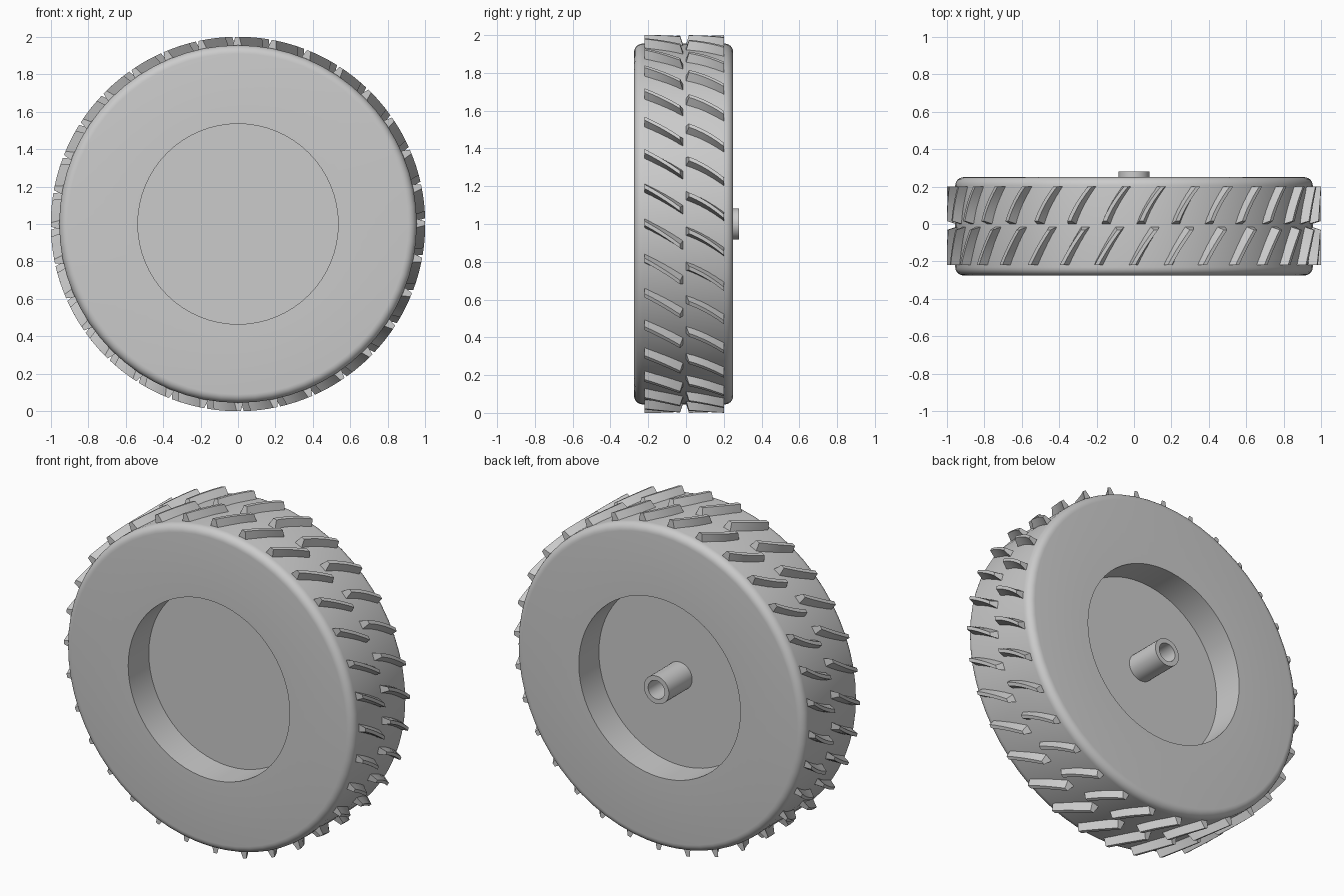
import bpy, bmesh
from math import sin, cos, pi, radians

cube = bpy.data.objects.get("Cube")
if cube:
    bpy.data.objects.remove(cube, do_unlink=True)

grey = bpy.data.materials.new("plain grey")
grey.use_nodes = True
tone = (0.6, 0.6, 0.6, 1)
grey.diffuse_color = tone
grey.node_tree.nodes["Principled BSDF"].inputs["Base Color"].default_value = tone

RIM, TIP = 0.955, 1.0       # tread base and lug top radius
FRONT, BACK = -0.275, 0.25  # side faces
LUGS = 32


def finish(name, bm, smooth):
    bmesh.ops.recalc_face_normals(bm, faces=bm.faces[:])
    mesh = bpy.data.meshes.new(name)
    bm.to_mesh(mesh)
    bm.free()
    mesh.materials.append(grey)
    obj = bpy.data.objects.new(name, mesh)
    bpy.context.collection.objects.link(obj)
    obj.location.z = 1
    bpy.ops.object.select_all(action="DESELECT")
    obj.select_set(True)
    bpy.context.view_layer.objects.active = obj
    bpy.ops.object.shade_smooth_by_angle(angle=radians(smooth))
    return obj


def lathe(name, profile, steps, closed=False):
    """Spin (radius, y) points about the wheel axle."""
    bm = bmesh.new()
    verts = [bm.verts.new((r, y, 0)) for r, y in profile]
    pairs = list(zip(verts, verts[1:]))
    if closed:
        pairs.append((verts[-1], verts[0]))
    edges = [bm.edges.new(p) for p in pairs]
    bmesh.ops.spin(bm, geom=verts + edges, cent=(0, 0, 0), axis=(0, 1, 0),
                   angle=2 * pi, steps=steps, use_merge=True)
    bmesh.ops.remove_doubles(bm, verts=bm.verts[:], dist=1e-5)
    return finish(name, bm, 30)


def fillet(y, side, radius=0.045):
    """Rounded shoulder running from the side face to the tread."""
    arc = [radians(90 * i / 6) for i in range(7)]
    return [(RIM - radius + radius * sin(a), y + side * radius * (1 - cos(a))) for a in arc]


# Tyre body with a round recess in each side
profile = [(0, -0.08), (0.535, -0.08), (0.535, FRONT)]
profile += fillet(FRONT, 1) + fillet(BACK, -1)[::-1]
profile += [(0.535, BACK), (0.535, 0.06), (0, 0.06)]
lathe("tyre_body", profile, 64)

# Hollow axle stub on the back
lathe("axle_stub", [(0.083, 0.05), (0.083, 0.28), (0.055, 0.28), (0.055, 0.05)], 32, True)


def lug_row(name, outer_y, inner_y, outer_deg, inner_deg, bow):
    """Ring of slanted, slightly bowed lugs with sloped inner ends."""
    bm = bmesh.new()
    steps = 5
    for k in range(LUGS):
        turn = 2 * pi * k / LUGS
        rings = []
        for i in range(steps + 1):
            t = i / steps
            mid = turn + radians(outer_deg + (inner_deg - outer_deg) * t + bow * 4 * t * (1 - t))
            base_y = outer_y + (inner_y - outer_y) * t
            top_y = outer_y + (inner_y - outer_y) * t * 0.9
            ring = []
            for half, r, y in ((-0.03, RIM - 0.02, base_y), (-0.011, TIP, top_y),
                               (0.011, TIP, top_y), (0.03, RIM - 0.02, base_y)):
                a = mid + half
                ring.append(bm.verts.new((r * cos(a), y, r * sin(a))))
            rings.append(ring)
        for a, b in zip(rings, rings[1:]):
            for j in range(4):
                n = (j + 1) % 4
                bm.faces.new((a[j], a[n], b[n], b[j]))
        bm.faces.new(rings[0])
        bm.faces.new(rings[-1])
    return finish(name, bm, 25)


# Two staggered rows of tread lugs
lug_row("front_tread_lugs", -0.22, -0.01, 11.5, 4.5, 0.3)
lug_row("back_tread_lugs", 0.2, -0.005, 2.4, 9.0, 0.6)
